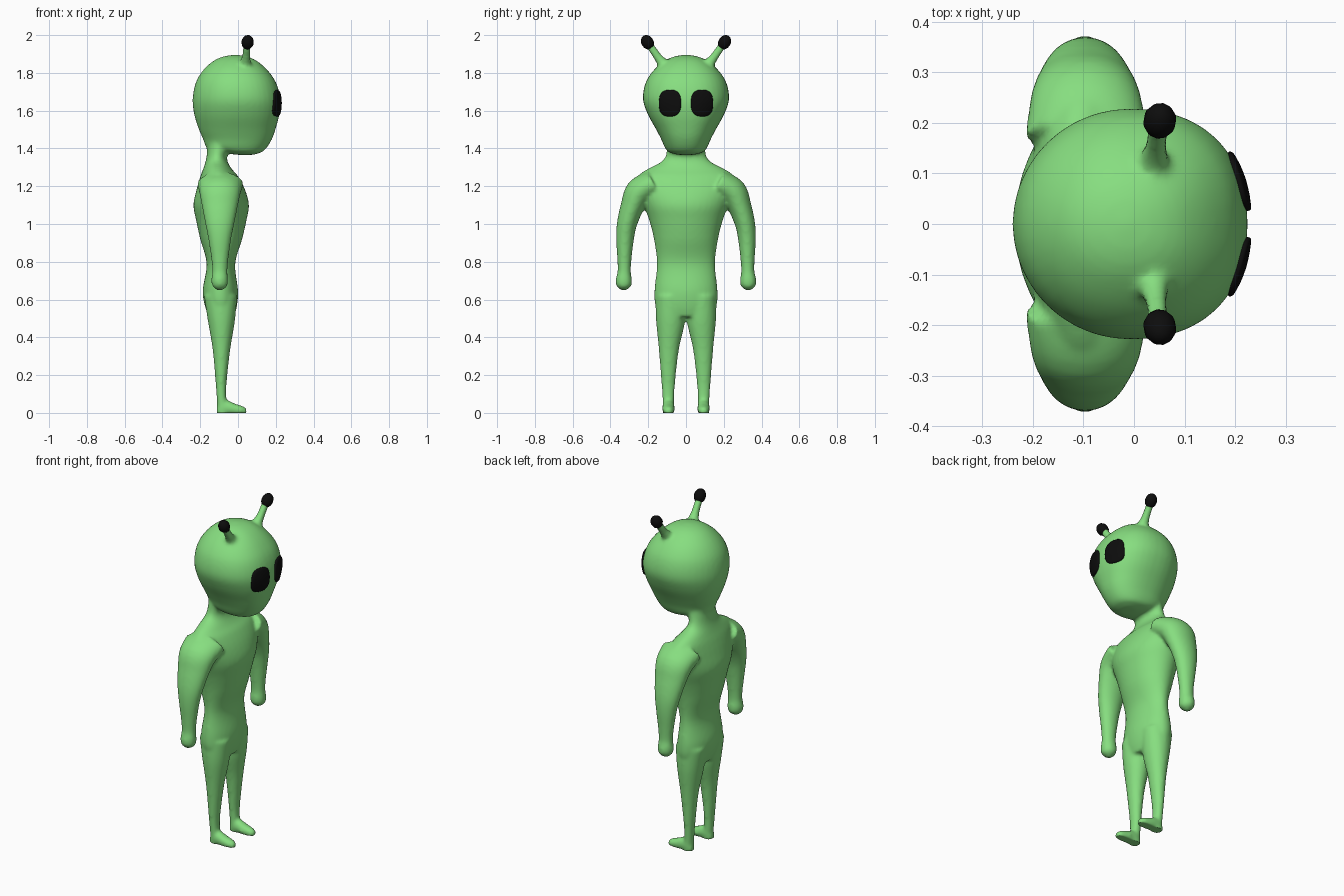
import bpy, bmesh, math
from mathutils import Vector
from mathutils.bvhtree import BVHTree

if "Cube" in bpy.data.objects:
    bpy.data.objects.remove(bpy.data.objects["Cube"])


def material(name, rgb):
    m = bpy.data.materials.new(name)
    m.diffuse_color = (*rgb, 1)
    m.use_nodes = True
    m.node_tree.nodes["Principled BSDF"].inputs["Base Color"].default_value = m.diffuse_color
    return m


GREEN = material("light green", (0.242, 0.73, 0.216))
BLACK = material("black", (0.004, 0.004, 0.004))


def make_object(name, bm, mat):
    bmesh.ops.recalc_face_normals(bm, faces=bm.faces)
    for f in bm.faces:
        f.smooth = True
    me = bpy.data.meshes.new(name)
    bm.to_mesh(me)
    bm.free()
    me.materials.append(mat)
    ob = bpy.data.objects.new(name, me)
    bpy.context.collection.objects.link(ob)
    return ob


def spline(rows, steps=5):
    """Catmull-Rom interpolation of the section rows."""
    out = []
    for i in range(len(rows) - 1):
        a, b = rows[max(i - 1, 0)], rows[i]
        c, d = rows[i + 1], rows[min(i + 2, len(rows) - 1)]
        for s in range(steps):
            t = s / steps
            out.append([0.5 * (2 * q + (r - p) * t + (2 * p - 5 * q + 4 * r - w) * t * t
                               + (3 * q - p - 3 * r + w) * t ** 3)
                        for p, q, r, w in zip(a, b, c, d)])
    return out + [list(rows[-1])]


def spow(v, e):
    return math.copysign(abs(v) ** e, v)


def skin(bm, rings):
    """Join rings of points into a closed tube."""
    loops = [[bm.verts.new(p) for p in ring] for ring in rings]
    n = len(loops[0])
    for a, b in zip(loops, loops[1:]):
        for i in range(n):
            bm.faces.new((a[i], a[(i + 1) % n], b[(i + 1) % n], b[i]))
    bm.faces.new(loops[0])
    bm.faces.new(loops[-1])


def loft(bm, rows, side=1, front_p=2.0, n=40):
    """Rows are (x back, x front, y centre, z, radius across the path in yz)."""
    rows = spline(rows)
    rings = []
    for i, (x0, x1, y, z, r) in enumerate(rows):
        a, b = rows[max(i - 1, 0)], rows[min(i + 1, len(rows) - 1)]
        t = Vector((b[2] - a[2], b[3] - a[3])).normalized()
        ring = []
        for k in range(n):
            c, s = math.cos(math.tau * k / n), math.sin(math.tau * k / n)
            e = 2 / (front_p if c > 0 else 2)
            u, v = spow(c, e) * (x1 - x0) / 2, spow(s, e) * max(r, 0.001)
            ring.append(((x0 + x1) / 2 + u, side * (y + v * t.y), z - v * t.x))
        rings.append(ring)
    skin(bm, rings)


body = bmesh.new()

# Head, egg-shaped with a fuller face
loft(body, [
    (0.00, 0.08, 0, 1.366, 0.04), (-0.10, 0.125, 0, 1.38, 0.09),
    (-0.165, 0.153, 0, 1.405, 0.112), (-0.185, 0.180, 0, 1.45, 0.132),
    (-0.207, 0.198, 0, 1.50, 0.158), (-0.232, 0.219, 0, 1.58, 0.202),
    (-0.240, 0.224, 0, 1.66, 0.228), (-0.225, 0.203, 0, 1.745, 0.215),
    (-0.188, 0.160, 0, 1.81, 0.175), (-0.135, 0.105, 0, 1.86, 0.118),
    (-0.080, 0.050, 0, 1.886, 0.065), (-0.02, -0.01, 0, 1.896, 0.005)], front_p=2.3)

# Torso, hips to neck
loft(body, [
    (-0.155, -0.02, 0, 0.51, 0.12), (-0.176, -0.005, 0, 0.57, 0.162),
    (-0.187, 0.00, 0, 0.65, 0.167), (-0.166, -0.015, 0, 0.79, 0.154),
    (-0.200, 0.022, 0, 0.92, 0.170), (-0.222, 0.045, 0, 1.02, 0.195),
    (-0.236, 0.058, 0, 1.10, 0.225), (-0.220, 0.038, 0, 1.18, 0.255),
    (-0.200, 0.002, 0, 1.25, 0.255), (-0.185, -0.032, 0, 1.29, 0.205),
    (-0.172, -0.055, 0, 1.33, 0.130), (-0.165, -0.055, 0, 1.37, 0.105),
    (-0.165, -0.02, 0, 1.43, 0.10)])

for side in (1, -1):
    # Arm with rounded hand
    loft(body, [
        (-0.215, 0.03, 0.17, 1.215, 0.07), (-0.205, 0.015, 0.245, 1.17, 0.076),
        (-0.190, -0.002, 0.285, 1.09, 0.062), (-0.173, -0.020, 0.313, 1.00, 0.053),
        (-0.157, -0.036, 0.323, 0.92, 0.047), (-0.142, -0.050, 0.326, 0.82, 0.038),
        (-0.136, -0.056, 0.327, 0.75, 0.035), (-0.141, -0.053, 0.329, 0.705, 0.043),
        (-0.135, -0.058, 0.329, 0.67, 0.038), (-0.110, -0.085, 0.329, 0.649, 0.012)], side)
    # Leg
    loft(body, [
        (-0.180, -0.005, 0.082, 0.62, 0.078), (-0.160, -0.016, 0.082, 0.49, 0.077),
        (-0.134, -0.041, 0.091, 0.334, 0.053), (-0.118, -0.061, 0.094, 0.15, 0.036),
        (-0.112, -0.060, 0.093, 0.06, 0.031), (-0.110, -0.050, 0.093, -0.015, 0.030)], side)
    # Foot: rows are (x, half width, top height)
    feet = spline([(-0.112, 0.018, 0.03), (-0.09, 0.031, 0.06), (-0.055, 0.033, 0.066),
                   (-0.015, 0.033, 0.049), (0.025, 0.027, 0.036), (0.046, 0.012, 0.026)])
    skin(body, [[(x, side * (0.093 + w * math.cos(math.tau * k / 24)),
                  (h - 0.012) / 2 + (h + 0.012) / 2 * math.sin(math.tau * k / 24))
                 for k in range(24)] for x, w, h in feet])
    # Antenna stem
    loft(body, [
        (-0.01, 0.08, 0.10, 1.82, 0.046), (0.012, 0.068, 0.132, 1.862, 0.027),
        (0.023, 0.066, 0.16, 1.90, 0.022), (0.028, 0.070, 0.20, 1.958, 0.021)], side, n=20)

# Fuse the parts into one smooth skin
rough = make_object("body_parts", body, GREEN)
rem = rough.modifiers.new("fuse", 'REMESH')
rem.mode, rem.voxel_size, rem.use_smooth_shade = 'VOXEL', 0.01, True
sm = rough.modifiers.new("soften", 'SMOOTH')
sm.factor, sm.iterations = 0.5, 6
dg = bpy.context.evaluated_depsgraph_get()
skin_bm = bmesh.new()
skin_bm.from_object(rough, dg)
bpy.data.objects.remove(rough)
for v in skin_bm.verts:
    v.co.z = max(v.co.z, 0.0)          # flat soles
tree = BVHTree.FromBMesh(skin_bm)
make_object("body", skin_bm, GREEN)

for side, label in ((1, "left"), (-1, "right")):
    # Eye: rounded plate laid on the face
    bm = bmesh.new()
    rings = []
    for r, lift in ((0.02, 0.009), (0.25, 0.009), (0.5, 0.009), (0.75, 0.009),
                    (0.93, 0.009), (1.0, 0.006), (1.0, -0.004)):
        ring = []
        for k in range(32):
            a = math.tau * k / 32
            y = side * (0.083 + 0.057 * r * spow(math.cos(a), 0.75))
            z = 1.64 + 0.069 * r * spow(math.sin(a), 0.75)
            hit, nor, _, _ = tree.ray_cast(Vector((1, y, z)), Vector((-1, 0, 0)))
            ring.append(hit + nor * lift)
        rings.append(ring)
    skin(bm, rings)
    make_object(label + "_eye", bm, BLACK)

    # Antenna tip
    bm = bmesh.new()
    bmesh.ops.create_uvsphere(bm, u_segments=10, v_segments=8, radius=1)
    tip = make_object(label + "_antenna_tip", bm, BLACK)
    tip.scale = (0.033, 0.033, 0.041)
    tip.location = (0.051, side * 0.204, 1.962)
    tip.rotation_euler = Vector((0.015, side * 0.08, 0.12)).to_track_quat('Z', 'Y').to_euler()
